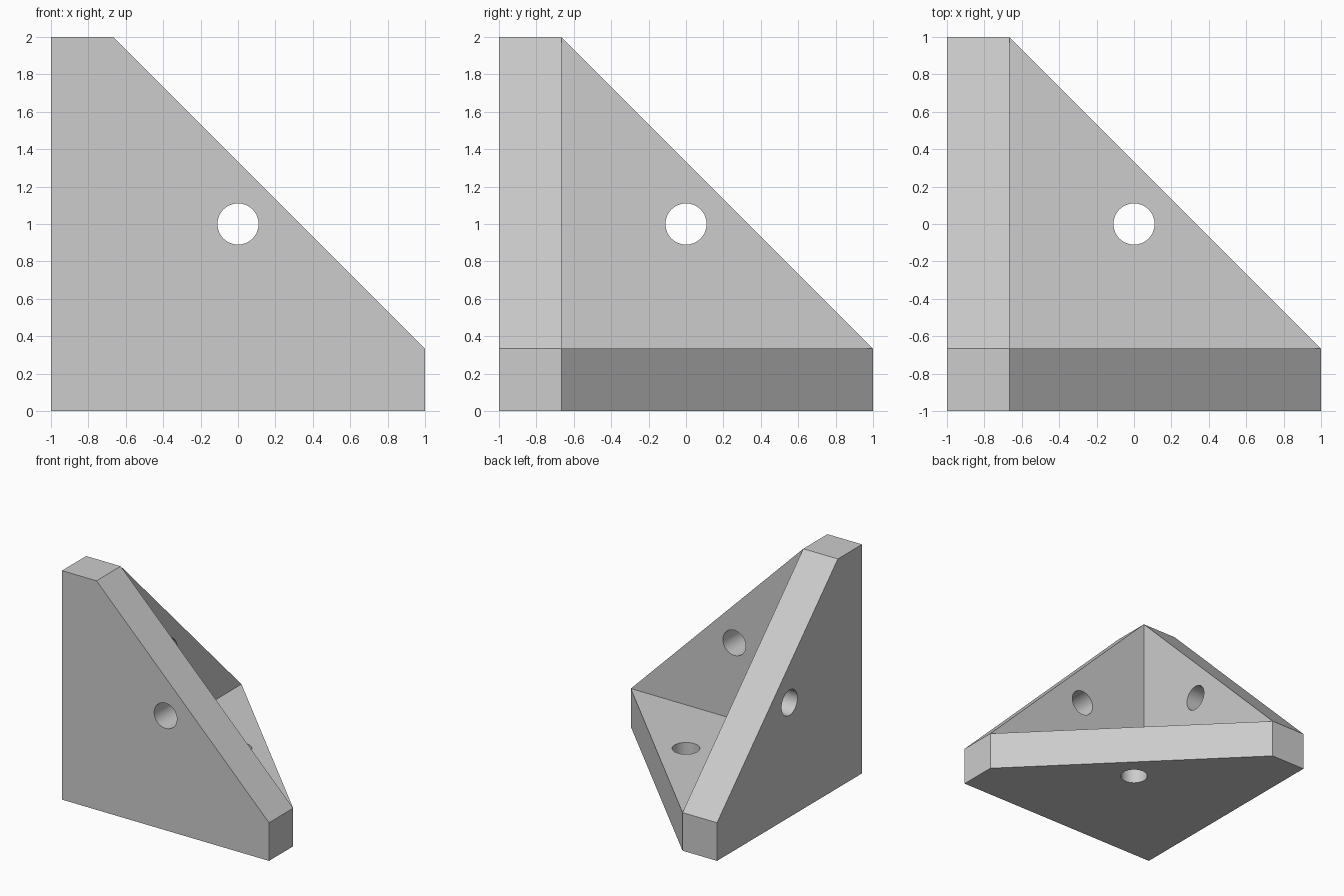
import bpy
import bmesh
from mathutils import Vector

cube = bpy.data.objects.get("Cube")
if cube:
    bpy.data.objects.remove(cube, do_unlink=True)

# Plain grey material
grey = bpy.data.materials.new("light grey")
grey.use_nodes = True
colour = (0.604, 0.604, 0.604, 1)
grey.diffuse_color = colour
grey.node_tree.nodes["Principled BSDF"].inputs["Base Color"].default_value = colour

OUT, IN, END = -1, -2 / 3, 1   # outer face, inner face and tip of each plate
HOLE_RADIUS = 0.11
LIFT = Vector((0, 0, 1))


def cycle(p, n):
    """Turn a point about the corner diagonal by swapping axes n times."""
    return Vector(p[-n:] + p[:-n]) if n else Vector(p)


# Faces of one plate; the other two plates are the same with axes cycled
plate_faces = [
    [(OUT, OUT, OUT), (END, OUT, OUT), (END, OUT, IN), (IN, OUT, END), (OUT, OUT, END)],  # outer
    [(END, OUT, IN), (END, IN, IN), (IN, IN, END), (IN, OUT, END)],                       # slope
    [(IN, IN, IN), (IN, IN, END), (END, IN, IN)],                                         # inner
    [(END, OUT, OUT), (END, IN, OUT), (END, IN, IN), (END, OUT, IN)],                     # tip
]

# Corner bracket body
bm = bmesh.new()
for n in range(3):
    for face in plate_faces:
        bm.faces.new([bm.verts.new(cycle(p, n) + LIFT) for p in face])
bmesh.ops.remove_doubles(bm, verts=bm.verts[:], dist=0.0001)
bmesh.ops.recalc_face_normals(bm, faces=bm.faces[:])
mesh = bpy.data.meshes.new("corner_bracket")
bm.to_mesh(mesh)
bm.free()
bracket = bpy.data.objects.new("corner_bracket", mesh)
bpy.context.collection.objects.link(bracket)
mesh.materials.append(grey)

# One round hole through the middle of each plate
middle = (OUT + IN) / 2
for n, name in enumerate(("front", "base", "side")):
    centre = cycle((0, middle, 0), n)
    axis = cycle((0, 1, 0), n)
    bpy.ops.mesh.primitive_cylinder_add(
        vertices=64, radius=HOLE_RADIUS, depth=0.6, location=centre + LIFT,
        rotation=axis.to_track_quat("Z", "Y").to_euler())
    cutter = bpy.context.object
    cutter.name = name + "_hole_cutter"
    cutter.data.materials.append(grey)
    cut = bracket.modifiers.new(name + "_hole", "BOOLEAN")
    cut.operation = "DIFFERENCE"
    cut.solver = "EXACT"
    cut.object = cutter
    bpy.ops.object.select_all(action="DESELECT")
    bracket.select_set(True)
    bpy.context.view_layer.objects.active = bracket
    bpy.ops.object.modifier_apply(modifier=cut.name)
    bpy.data.objects.remove(cutter, do_unlink=True)

# Smooth hole walls, crisp plate edges
bpy.ops.object.shade_smooth_by_angle(angle=0.5)
